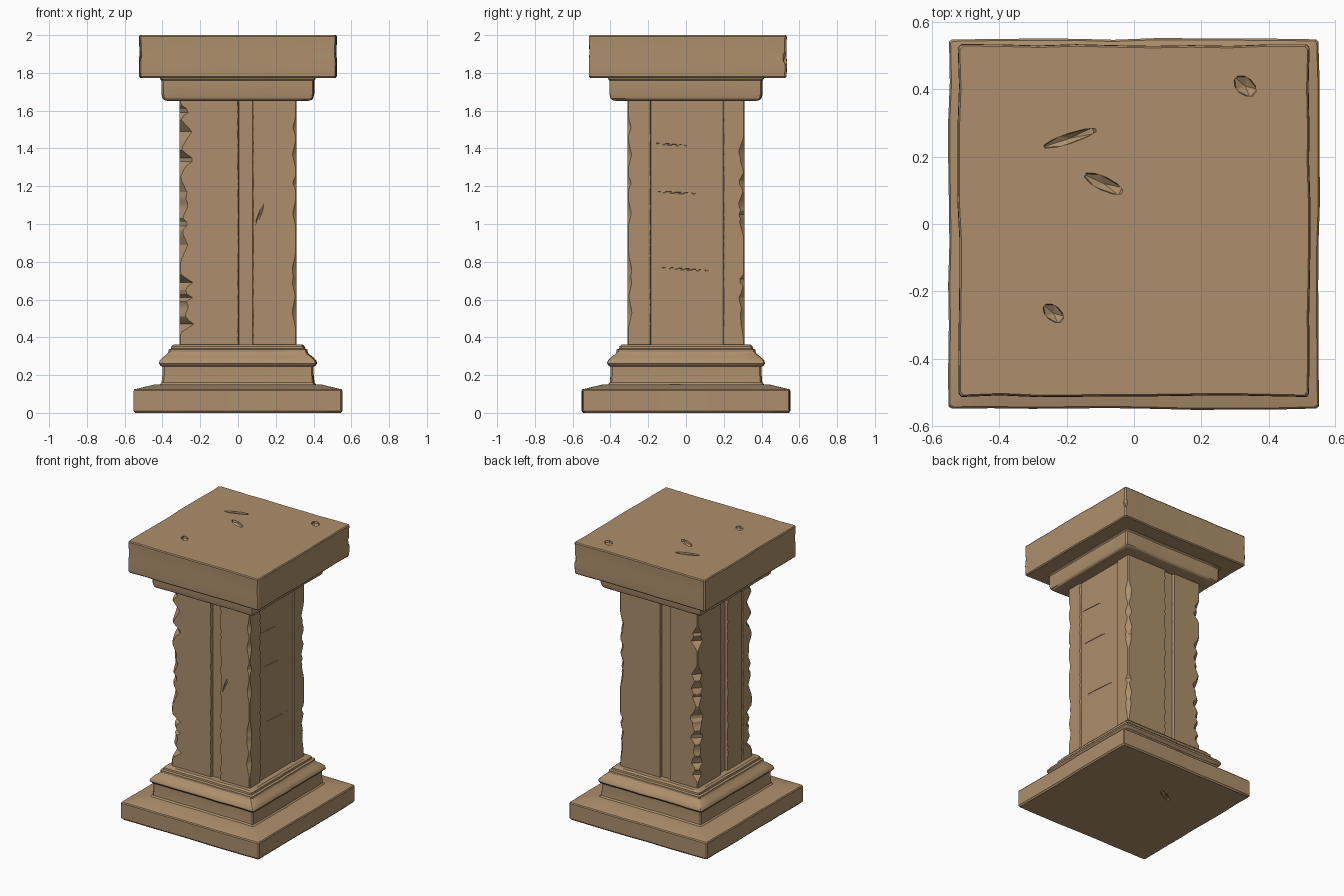
import bpy, bmesh, math, random
from mathutils import Vector, Matrix, Euler

if "Cube" in bpy.data.objects:
    bpy.data.objects.remove(bpy.data.objects["Cube"])

random.seed(4)
stone = bpy.data.materials.new("sandstone")
stone.diffuse_color = (0.42, 0.275, 0.15, 1)
stone.use_nodes = True
stone.node_tree.nodes["Principled BSDF"].inputs["Base Color"].default_value = stone.diffuse_color


def loft(name, rings, angle=30):
    """Skin a stack of equal-length point rings and cap both ends."""
    bm = bmesh.new()
    rows = [[bm.verts.new(p) for p in ring] for ring in rings]
    n = len(rows[0])
    for a, b in zip(rows, rows[1:]):
        for i in range(n):
            j = (i + 1) % n
            bm.faces.new((a[i], a[j], b[j], b[i]))
    bm.faces.new(rows[0][::-1])
    bm.faces.new(rows[-1])
    bmesh.ops.recalc_face_normals(bm, faces=bm.faces)
    me = bpy.data.meshes.new(name)
    bm.to_mesh(me)
    bm.free()
    me.materials.append(stone)
    ob = bpy.data.objects.new(name, me)
    bpy.context.collection.objects.link(ob)
    bpy.context.view_layer.objects.active = ob
    ob.select_set(True)
    bpy.ops.object.shade_smooth_by_angle(angle=math.radians(angle))
    ob.select_set(False)
    return ob


def square_block(name, profile, cx=0, cy=0, wear=0.003, cut=0.008, steps=9):
    """Square moulding from (half width, z) pairs with slightly worn sides."""
    waves = [random.uniform(-wear, wear) for _ in range(4 * (steps + 1))]
    rings = []
    for half, z in profile:
        ring = []
        for side in range(4):
            turn = Matrix.Rotation(side * math.pi / 2, 3, 'Z')
            for k in range(steps + 1):
                t = (half - cut) * (2 * k / steps - 1)
                d = half + waves[side * (steps + 1) + k]
                ring.append(turn @ Vector((t, -d, z)) + Vector((cx, cy, 0)))
        rings.append(ring)
    return loft(name, rings)


def gouge(target, cuts):
    """Cut pointed chips: (location, size, rotation in degrees)."""
    bm = bmesh.new()
    for loc, size, rot in cuts:
        m = (Matrix.Translation(loc)
             @ Euler([math.radians(a) for a in rot]).to_matrix().to_4x4()
             @ Matrix.Diagonal((*size, 1)))
        bmesh.ops.create_icosphere(bm, subdivisions=1, radius=1, matrix=m)
    me = bpy.data.meshes.new(target.name + "_chips")
    bm.to_mesh(me)
    bm.free()
    me.materials.append(stone)
    cutter = bpy.data.objects.new(target.name + "_chips", me)
    bpy.context.collection.objects.link(cutter)
    cutter.hide_render = True
    cutter.hide_viewport = True
    mod = target.modifiers.new("chips", 'BOOLEAN')
    mod.object = cutter
    mod.solver = 'EXACT'


# foot slab with sloped top edge
plinth = square_block("plinth", [(0.542, 0), (0.55, 0.01), (0.55, 0.118),
                                 (0.545, 0.125), (0.44, 0.15), (0.38, 0.151)])
gouge(plinth, [((-0.1, 0.2, 0), (0.08, 0.02, 0.02), (0, 0, 30))])

# base block and stepped moulding
square_block("base_moulding",
             [(0.42, 0.14), (0.402, 0.16), (0.398, 0.2), (0.398, 0.245),
              (0.408, 0.25), (0.416, 0.262), (0.412, 0.277), (0.395, 0.295),
              (0.372, 0.312), (0.366, 0.322), (0.366, 0.335), (0.352, 0.34),
              (0.35, 0.352), (0.338, 0.362), (0.30, 0.363)])

# shaft: each side has recesses (start, end, depth), each corner has chips
H = 0.311
SIDES = [[(0.0, 0.08, 0.018)],
         [(-0.19, 0.20, 0.01)],
         [(0.01, 0.09, 0.018)],
         [(-0.05, 0.03, 0.018), (0.19, 0.205, 0.01)]]
CORNERS = [(22, 0.075), (7, 0.02), (14, 0.03), (16, 0.06)]
chips = [[(random.uniform(0.45, 1.6), random.uniform(0.03, 0.09),
           random.uniform(0.3, 1) * depth) for _ in range(count)]
         for count, depth in CORNERS]


def chip(corner, z):
    return 0.006 + max(d * max(0, 1 - abs(z - z0) / w) for z0, w, d in chips[corner])


rings = []
for i in range(67):
    z = 0.35 + 1.32 * i / 66
    ring = []
    for side, recesses in enumerate(SIDES):
        turn = Matrix.Rotation(side * math.pi / 2, 3, 'Z')
        pts = [(-H + chip(side, z), 0)]
        for a, b, depth in recesses:
            j = random.uniform(-0.002, 0.002)
            pts += [(a + j, 0), (a + 0.004, depth), (b - 0.004, depth), (b + j, 0)]
        pts.append((H - chip((side + 1) % 4, z), 0))
        ring += [turn @ Vector((t, d - H, z)) for t, d in pts]
    rings.append(ring)
shaft = loft("shaft", rings, 25)

# shallow cracks across the right panel and a nick in the front
gouge(shaft, [((0.304, -0.08, 1.42), (0.008, 0.12, 0.006), (-4, 0, 0)),
              ((0.304, -0.05, 1.165), (0.008, 0.14, 0.006), (-3, 0, 0)),
              ((0.304, 0.0, 0.76), (0.008, 0.17, 0.006), (-4, 0, 0)),
              ((0.115, -0.313, 1.05), (0.01, 0.012, 0.07), (0, 20, 0))])

# capital neck and top slab
square_block("capital_neck", [(0.36, 1.65), (0.388, 1.656), (0.397, 1.665),
                              (0.403, 1.69), (0.403, 1.76), (0.41, 1.768),
                              (0.41, 1.785)])
slab = square_block("top_slab", [(0.514, 1.773), (0.52, 1.78), (0.522, 1.85),
                                 (0.519, 1.9), (0.521, 1.993), (0.516, 2.0)],
                    cy=0.01)
gouge(slab, [((0.33, 0.41, 2.0), (0.045, 0.03, 0.03), (0, 0, -40)),
             ((-0.19, 0.255, 2.0), (0.10, 0.018, 0.025), (0, 0, 18)),
             ((-0.09, 0.12, 2.0), (0.075, 0.024, 0.03), (0, 0, -25)),
             ((-0.24, -0.265, 2.0), (0.042, 0.026, 0.03), (0, 0, -40)),
             ((-0.525, -0.50, 1.89), (0.014, 0.03, 0.04), (20, 0, 0)),
             ((0.52, 0.53, 1.88), (0.02, 0.02, 0.04), (0, 0, 45))])
